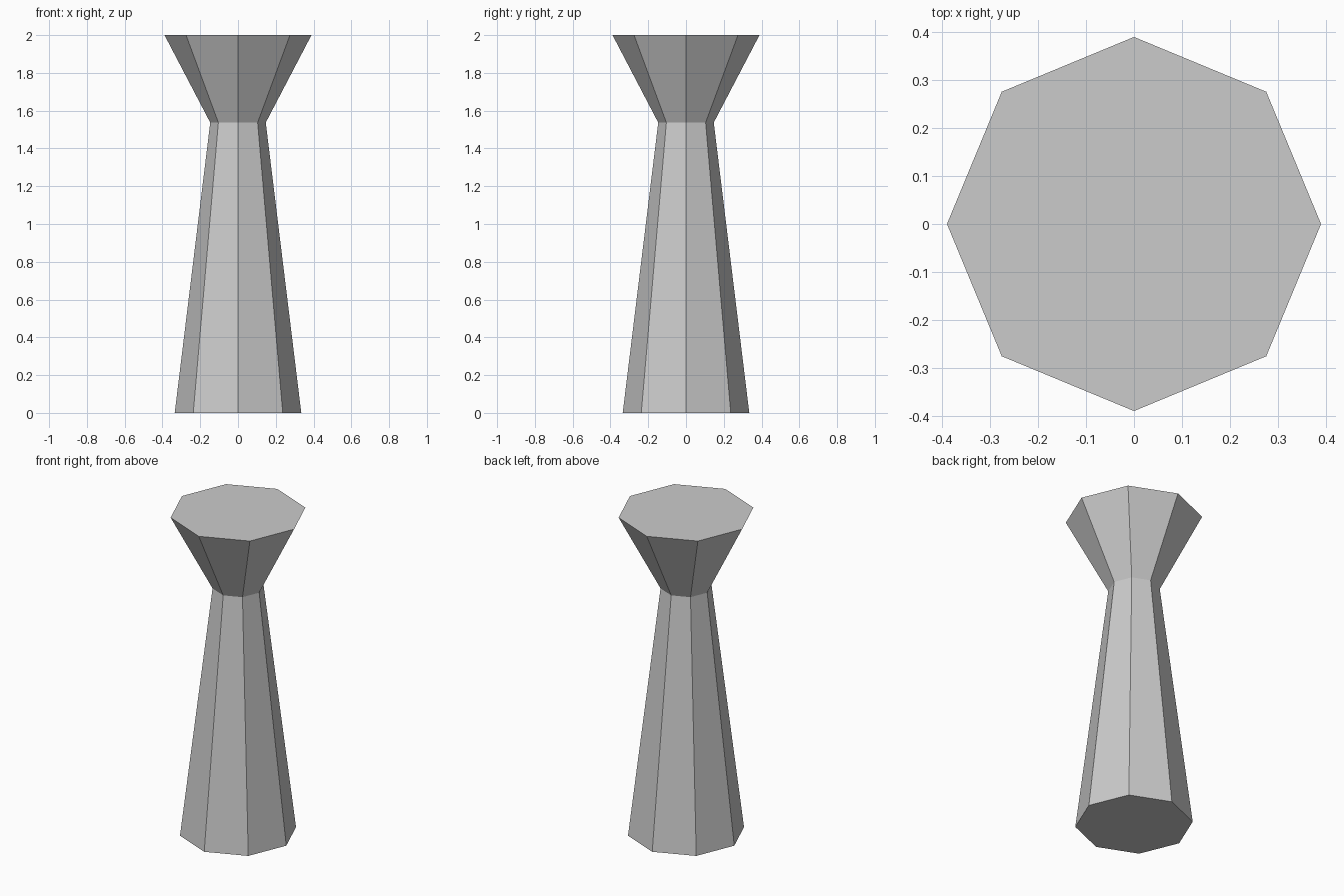
import bpy
import bmesh
from math import cos, sin, tau

if "Cube" in bpy.data.objects:
    bpy.data.objects.remove(bpy.data.objects["Cube"])

SIDES = 8
# (radius, height) profile: foot, waist, flared top
PROFILE = [(0.335, 0.0), (0.147, 1.537), (0.389, 2.0)]

bm = bmesh.new()

# Octagonal rings with corners on the axes
rings = [[bm.verts.new((r * cos(tau * i / SIDES), r * sin(tau * i / SIDES), z))
          for i in range(SIDES)] for r, z in PROFILE]

# Flat side panels
for low, high in zip(rings, rings[1:]):
    for i in range(SIDES):
        j = (i + 1) % SIDES
        bm.faces.new((low[i], low[j], high[j], high[i]))

# Bottom and top caps
bm.faces.new(rings[0][::-1])
bm.faces.new(rings[-1])

mesh = bpy.data.meshes.new("pedestal")
bm.to_mesh(mesh)
bm.free()
bpy.context.collection.objects.link(bpy.data.objects.new("pedestal", mesh))
